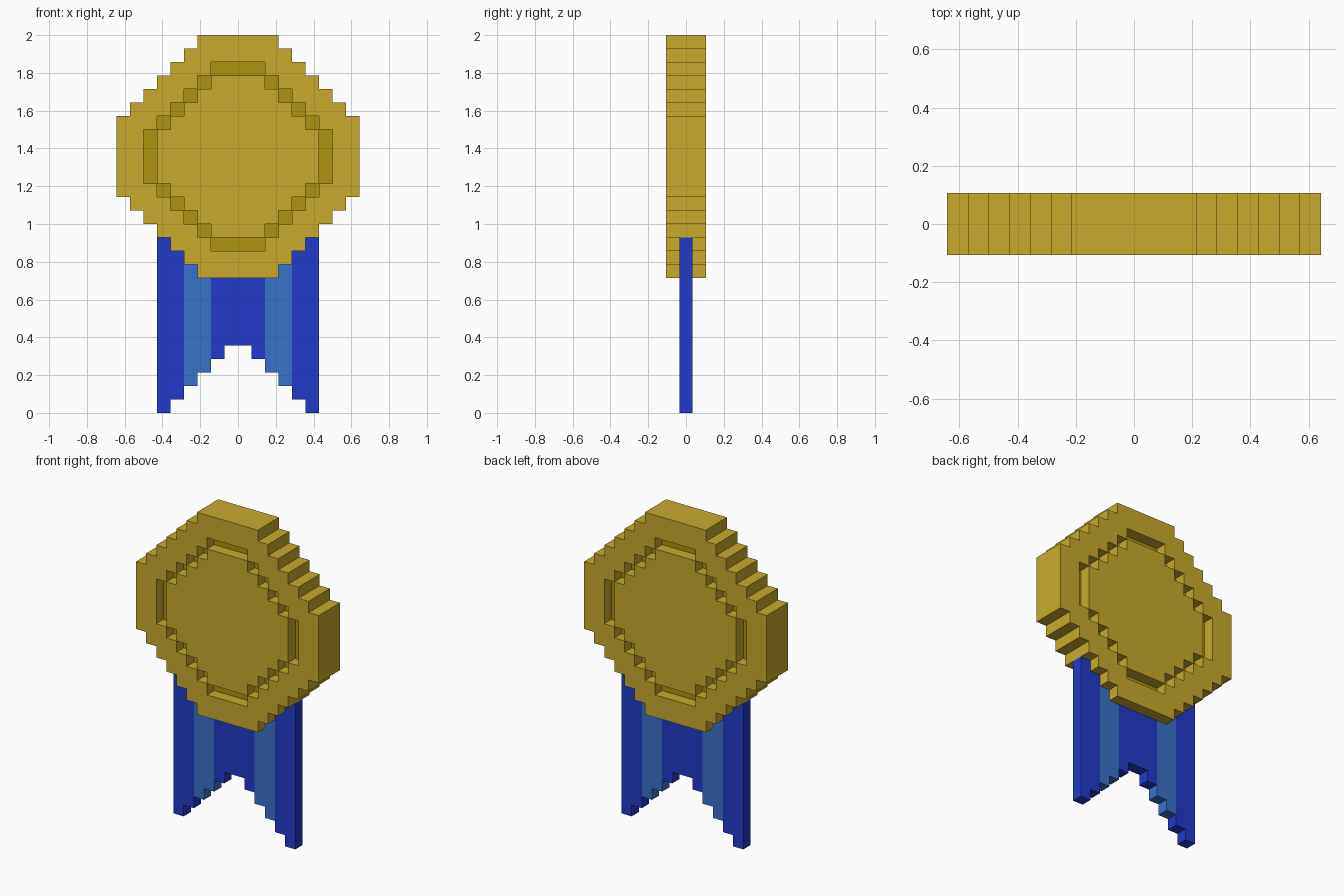
import bpy, bmesh
from mathutils import Vector

if "Cube" in bpy.data.objects:
    bpy.data.objects.remove(bpy.data.objects["Cube"])

U = 2 / 28          # one block
MID = 19            # height of the medal centre, in blocks


def material(name, rgb):
    m = bpy.data.materials.new(name)
    lin = [((c / 255 + 0.055) / 1.055) ** 2.4 if c > 10 else c / 255 / 12.92 for c in rgb]
    m.diffuse_color = (*lin, 1)
    m.use_nodes = True
    m.node_tree.nodes["Principled BSDF"].inputs["Base Color"].default_value = m.diffuse_color
    return m


GOLD = material("gold", (200, 170, 44))
DARK_GOLD = material("dark gold", (175, 146, 14))
BLUE = material("royal blue", (34, 58, 202))
LIGHT_BLUE = material("light blue", (58, 114, 202))

# Fill the block grid by rule: a stepped disc with a stepped groove, and a ribbon
medal, ribbon = {}, {}
for x in range(-9, 9):
    for z in range(28):
        a, b = int(abs(x + 0.5)), int(abs(z + 0.5 - MID))
        if a < 9 and b < 9 and a + b < 11:
            groove = (a + b == 7 and max(a, b) < 7) or (a, b) in ((0, 6), (6, 0))
            medal[x, 0, z] = 1 if groove else 0
            if not groove:
                medal[x, -1, z] = medal[x, 1, z] = 0
        elif a < 6 and 5 - a <= z < 13:
            ribbon[x, 0, z] = 1 if a in (2, 3) else 0

solid = set(medal) | set(ribbon)


def build(name, cells, mats):
    """Skin the outside of the blocks and merge flat areas of one colour."""
    bm = bmesh.new()
    for cell, mat in cells.items():
        centre = Vector(cell) + Vector((0.5, 0, 0.5))
        for axis in range(3):
            for s in (-1, 1):
                n = Vector((0, 0, 0))
                n[axis] = s
                if tuple(int(c + d) for c, d in zip(cell, n)) in solid:
                    continue
                p = Vector((0, 0, 0))
                p[(axis + 1) % 3] = 0.5
                q = n.cross(p)
                mid = centre + n / 2
                ring = [mid + p + q, mid - p + q, mid - p - q, mid + p - q]
                f = bm.faces.new([bm.verts.new(v * U) for v in ring])
                f.material_index = mat
    bmesh.ops.remove_doubles(bm, verts=bm.verts, dist=U / 100)
    bmesh.ops.dissolve_limit(bm, angle_limit=0.01, verts=bm.verts,
                             edges=bm.edges, delimit={'MATERIAL'})
    me = bpy.data.meshes.new(name)
    bm.to_mesh(me)
    bm.free()
    for m in mats:
        me.materials.append(m)
    ob = bpy.data.objects.new(name, me)
    bpy.context.collection.objects.link(ob)


build("medal", medal, (GOLD, DARK_GOLD))
build("ribbon", ribbon, (BLUE, LIGHT_BLUE))
